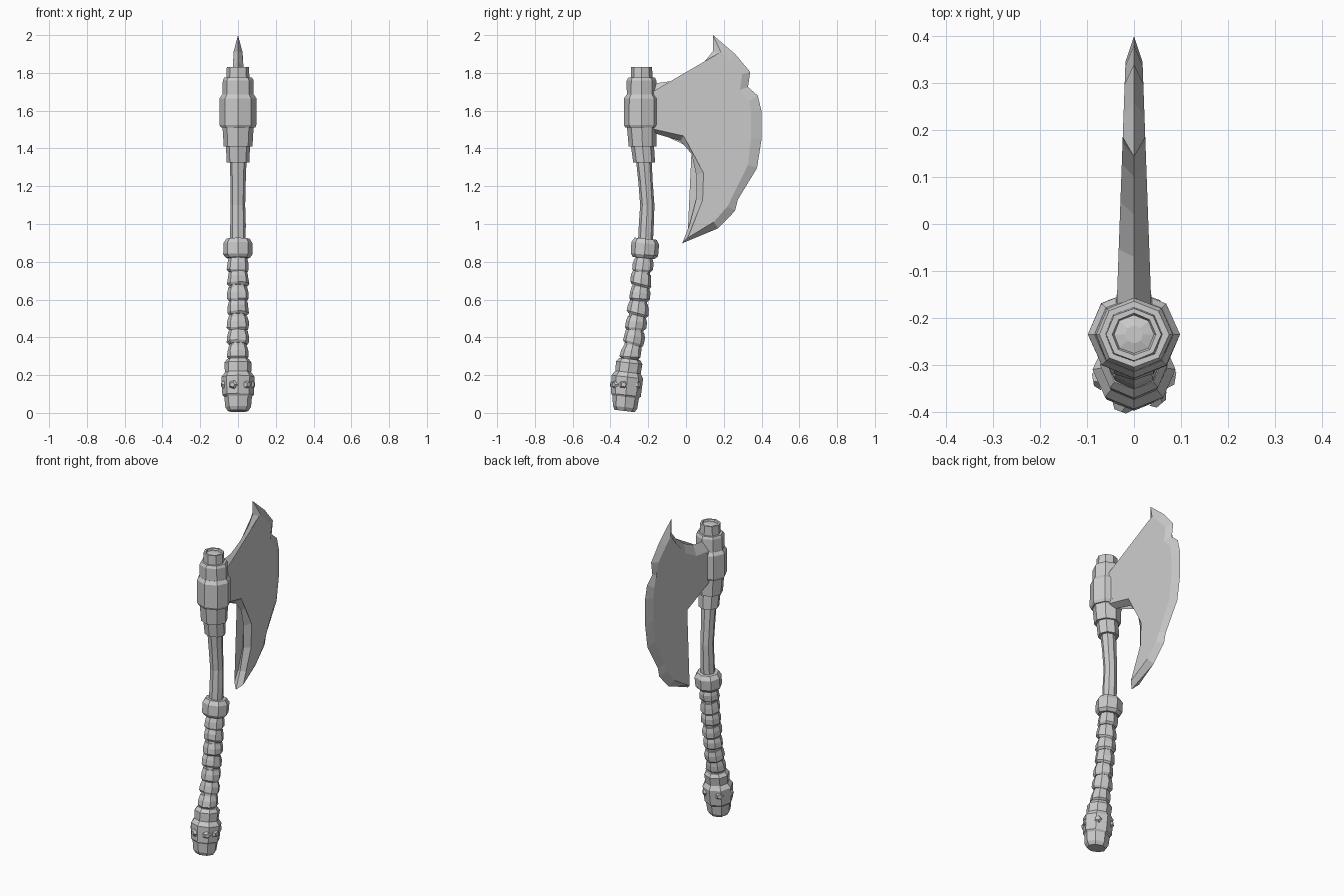
import bpy, bmesh, math, random
from mathutils import Vector

random.seed(4)
cube = bpy.data.objects.get("Cube")
if cube:
    bpy.data.objects.remove(cube)

# Single stone-grey colour
grey = bpy.data.materials.new("plain grey")
grey.use_nodes = True
grey.diffuse_color = (0.6, 0.6, 0.6, 1)
grey.node_tree.nodes["Principled BSDF"].inputs["Base Color"].default_value = (0.6, 0.6, 0.6, 1)


def finish(name, bm):
    bmesh.ops.recalc_face_normals(bm, faces=bm.faces)
    mesh = bpy.data.meshes.new(name)
    bm.to_mesh(mesh)
    bm.free()
    mesh.materials.append(grey)
    obj = bpy.data.objects.new(name, mesh)
    bpy.context.scene.collection.objects.link(obj)
    return obj


# Centre line of the curved handle: (z, y)
PATH = [(0, -.325), (.15, -.315), (.28, -.298), (.4, -.273), (.6, -.247),
        (.72, -.236), (.87, -.216), (1.1, -.205), (1.33, -.222), (1.45, -.235), (2, -.235)]


def centre(z):
    for (z0, y0), (z1, y1) in zip(PATH, PATH[1:]):
        if z <= z1:
            return y0 + (y1 - y0) * (z - z0) / (z1 - z0)
    return PATH[-1][1]


def loft(name, rings, lean=0.0, rough=0.0, flat=0.95):
    """Eight-sided stack of (z, radius) rings that follows the handle."""
    bm = bmesh.new()
    loops = []
    for z, r in rings:
        loop = []
        for i in range(8):
            a = math.tau * i / 8
            rr = r * (1 + random.uniform(-rough, rough))
            dy = flat * rr * math.sin(a)
            loop.append(bm.verts.new((rr * math.cos(a), centre(z) + dy, z - lean * dy)))
        loops.append(loop)
    for low, high in zip(loops, loops[1:]):
        for i in range(8):
            j = (i + 1) % 8
            bm.faces.new((low[i], low[j], high[j], high[i]))
    bm.faces.new(loops[0][::-1])
    bm.faces.new(loops[-1])
    return finish(name, bm)


# Pommel with a bulging middle and a collar
loft("pommel", [(.01, .055), (.03, .068), (.085, .073), (.095, .083), (.19, .087),
                (.215, .07), (.265, .073), (.285, .058)], lean=.12, rough=.02)

# Chipped studs around the pommel
for k, angle in enumerate((-10, 50, 130, 190, 250, 310)):
    a = math.radians(angle)
    out = Vector((math.cos(a), math.sin(a), 0))
    side = Vector((-out.y, out.x, 0))
    mid = Vector((0, centre(.15), .15)) + out * .076
    bm = bmesh.new()
    rim = [bm.verts.new(mid + side * .026 * math.cos(t) + Vector((0, 0, .024 * math.sin(t))))
           for t in (math.tau * i / 5 for i in range(5))]
    top = [bm.verts.new(v.co.lerp(mid, .45) + out * .013) for v in rim]
    for i in range(5):
        j = (i + 1) % 5
        bm.faces.new((rim[i], rim[j], top[j], top[i]))
    bm.faces.new(top)
    bm.faces.new(rim[::-1])
    finish("pommel_stud_%d" % (k + 1), bm)

# Grip core and overlapping wrap bands
loft("grip_core", [(.26, .047), (.4, .046), (.6, .045), (.72, .045), (.86, .044)], lean=.15)
for k in range(7):
    z = .285 + k * .077
    tilt = .15 + (.12 if k % 2 else -.08)
    loft("grip_wrap_%d" % (k + 1),
         [(z, .049), (z + .012, .058), (z + .045, .056), (z + .072, .049)],
         lean=tilt, rough=.05)

# Collar between grip and shaft
loft("grip_collar", [(.82, .062), (.838, .077), (.898, .077), (.922, .062)], lean=.1, rough=.02)

# Bare shaft
loft("shaft", [(.9, .041), (1.0, .041), (1.1, .039), (1.22, .041), (1.36, .045)], rough=.03)

# Stepped head socket
loft("socket_lower_ring", [(1.325, .06), (1.42, .064)], rough=.02)
loft("socket_lower_sleeve", [(1.41, .076), (1.52, .082)], rough=.02)
loft("socket_band", [(1.51, .09), (1.525, .098), (1.665, .098), (1.685, .084)], rough=.01)
loft("socket_upper_sleeve", [(1.67, .083), (1.76, .082), (1.775, .074)], rough=.02)
loft("socket_cap", [(1.76, .062), (1.832, .059), (1.832, .047), (1.822, .043), (1.828, .02)], rough=.02)

# Mounting plate at the root of the blade
bm = bmesh.new()
bmesh.ops.create_cube(bm, size=1)
for v in bm.verts:
    taper = .8 if v.co.y > 0 else 1
    v.co = (v.co.x * .084 * taper, -.16 + v.co.y * .075, 1.6 + v.co.z * .18 * taper)
finish("blade_mount", bm)

# Blade outline: (y, z, bevel width), clockwise from the top of the root
OUTLINE = [
    (-.2, 1.74, .06), (-.07, 1.757, .055), (.02, 1.80, .05), (.10, 1.862, .04),
    (.143, 1.915, .03), (.143, 2.0, .045), (.26, 1.90, .045), (.34, 1.805, .04),
    (.328, 1.725, .04), (.38, 1.68, .05), (.40, 1.597, .055), (.40, 1.45, .055),
    (.376, 1.296, .05), (.275, 1.13, .04), (.26, 1.07, .045), (.17, .977, .04),
    (-.02, .898, .018), (.02, 1.0, .025), (.053, 1.13, .035), (.053, 1.265, .04),
    (.03, 1.37, .035), (-.03, 1.44, .03), (-.2, 1.49, .025)]


def half_thickness(y):
    return .036 - .036 * (y + .15)


def inset(i):
    """Move an outline corner inwards by its bevel width."""
    y, z, width = OUTLINE[i]
    here = Vector((y, z))
    before = Vector(OUTLINE[i - 1][:2])
    after = Vector(OUTLINE[(i + 1) % len(OUTLINE)][:2])
    a, b = (here - before).normalized(), (after - here).normalized()
    na, nb = Vector((a.y, -a.x)), Vector((b.y, -b.x))
    n = (na + nb).normalized()
    return here + n * width / max(n.dot(na), .45)


bm = bmesh.new()
edge = [bm.verts.new((0, y, z)) for y, z, w in OUTLINE]
count = len(edge)
for sign in (1, -1):
    inner = []
    for i in range(count):
        p = inset(i)
        # the root stays buried in the socket
        if i in (0, count - 1):
            p.x = -.2
        inner.append(bm.verts.new((sign * half_thickness(p.x), p.x, p.y)))
    for i in range(count):
        j = (i + 1) % count
        bm.faces.new((edge[i], edge[j], inner[j], inner[i]))
    bm.faces.new(inner)
bmesh.ops.triangulate(bm, faces=[f for f in bm.faces if len(f.verts) > 4])
finish("blade", bm)
